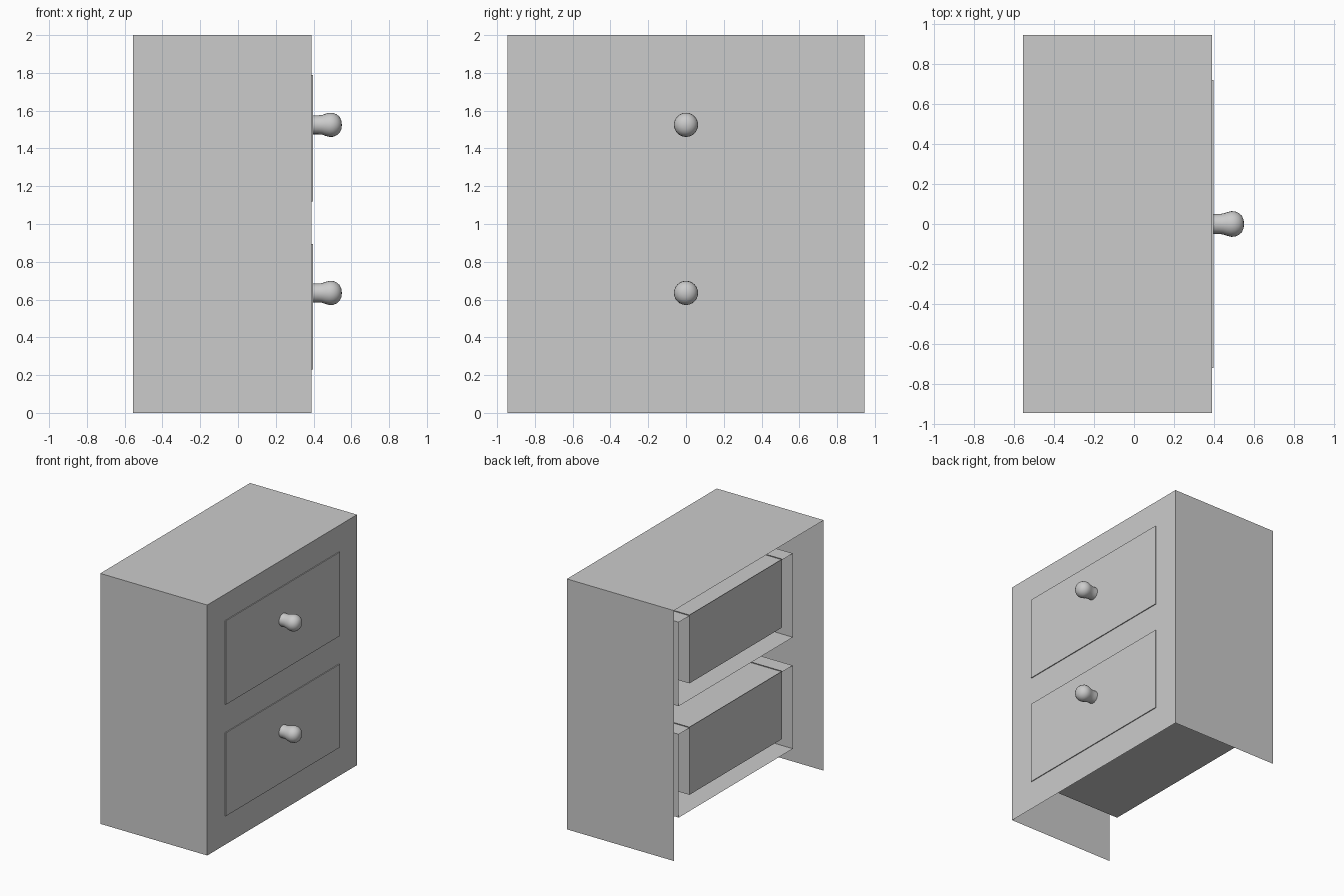
import bpy, bmesh, math
from mathutils import Matrix

if "Cube" in bpy.data.objects:
    bpy.data.objects.remove(bpy.data.objects["Cube"])

X0, X1 = -0.555, 0.39        # cabinet back and front
HALF_Y, HEIGHT = 0.945, 2.0
BACK = -0.44                 # rear end of the drawer runs
OPEN_Y = 0.72
DRAWERS = [("lower", 0.23, 0.895), ("upper", 1.12, 1.79)]


def finish(name, bm, smooth=False):
    bmesh.ops.remove_doubles(bm, verts=bm.verts, dist=1e-5)
    bmesh.ops.recalc_face_normals(bm, faces=bm.faces)
    mesh = bpy.data.meshes.new(name)
    bm.to_mesh(mesh)
    bm.free()
    ob = bpy.data.objects.new(name, mesh)
    bpy.context.collection.objects.link(ob)
    if smooth:
        bpy.context.view_layer.objects.active = ob
        ob.select_set(True)
        bpy.ops.object.shade_smooth_by_angle(angle=math.radians(40))
        ob.select_set(False)
    return ob


def quad(bm, *pts):
    bm.faces.new([bm.verts.new(p) for p in pts])


def box(name, lo, hi, skip=()):
    """Box between two corners; skip leaves out sides such as '+z'."""
    bm = bmesh.new()
    bmesh.ops.create_cube(bm, size=1)
    for v in bm.verts:
        v.co = [lo[i] + (v.co[i] + 0.5) * (hi[i] - lo[i]) for i in range(3)]
    bm.normal_update()
    gone = [f for f in bm.faces for s in skip
            if f.normal["xyz".index(s[1])] * (1 if s[0] == "+" else -1) > 0.9]
    bmesh.ops.delete(bm, geom=gone, context="FACES")
    return finish(name, bm)


# Cabinet shell: thin top and sides, open at the back and underneath
box("cabinet_shell", (X0, -HALF_Y, 0), (X1, HALF_Y, HEIGHT), ("-x", "+x", "-z"))

# Front frame around the two drawer openings
bm = bmesh.new()
for s in (-1, 1):
    quad(bm, *[(X1, s * y, z) for y, z in
               ((OPEN_Y, 0), (HALF_Y, 0), (HALF_Y, HEIGHT), (OPEN_Y, HEIGHT))])
rails = [0] + [z for d in DRAWERS for z in d[1:]] + [HEIGHT]
for z0, z1 in zip(rails[::2], rails[1::2]):
    quad(bm, *[(X1, y, z) for y, z in
               ((-OPEN_Y, z0), (OPEN_Y, z0), (OPEN_Y, z1), (-OPEN_Y, z1))])
front = finish("front_frame", bm)
if front.data.polygons[0].normal.x < 0:
    front.data.flip_normals()

# Knob profile: distance along the axis, radius
KNOB = [(0.39, 0.05), (0.425, 0.05), (0.445, 0.052), (0.465, 0.059),
        (0.485, 0.064), (0.505, 0.063), (0.523, 0.055), (0.538, 0.042),
        (0.547, 0.023), (0.55, 0)]

for label, z0, z1 in DRAWERS:
    # Sleeve running back from the opening, and the drawer box inside it
    box(label + "_drawer_sleeve", (BACK, -OPEN_Y, z0), (X1, OPEN_Y, z1), ("-x", "+x"))
    box(label + "_drawer_box", (BACK, -0.585, z0 + 0.13), (X1, 0.585, z1 + 0.006),
        ("+z", "+x"))
    # Drawer front standing slightly proud of the frame
    box(label + "_drawer_front", (X1 - 0.005, -OPEN_Y, z0), (X1 + 0.007, OPEN_Y, z1),
        ("-x",))
    # Turned knob
    bm = bmesh.new()
    zc = z0 + (0.635 - 0.23) if label == "lower" else 1.525
    vs = [bm.verts.new((x, 0, zc + r)) for x, r in KNOB]
    edges = [bm.edges.new(p) for p in zip(vs, vs[1:])]
    bmesh.ops.spin(bm, geom=vs + edges, cent=(0, 0, zc), axis=(1, 0, 0),
                   angle=math.tau, steps=24)
    finish(label + "_knob", bm, smooth=True)
